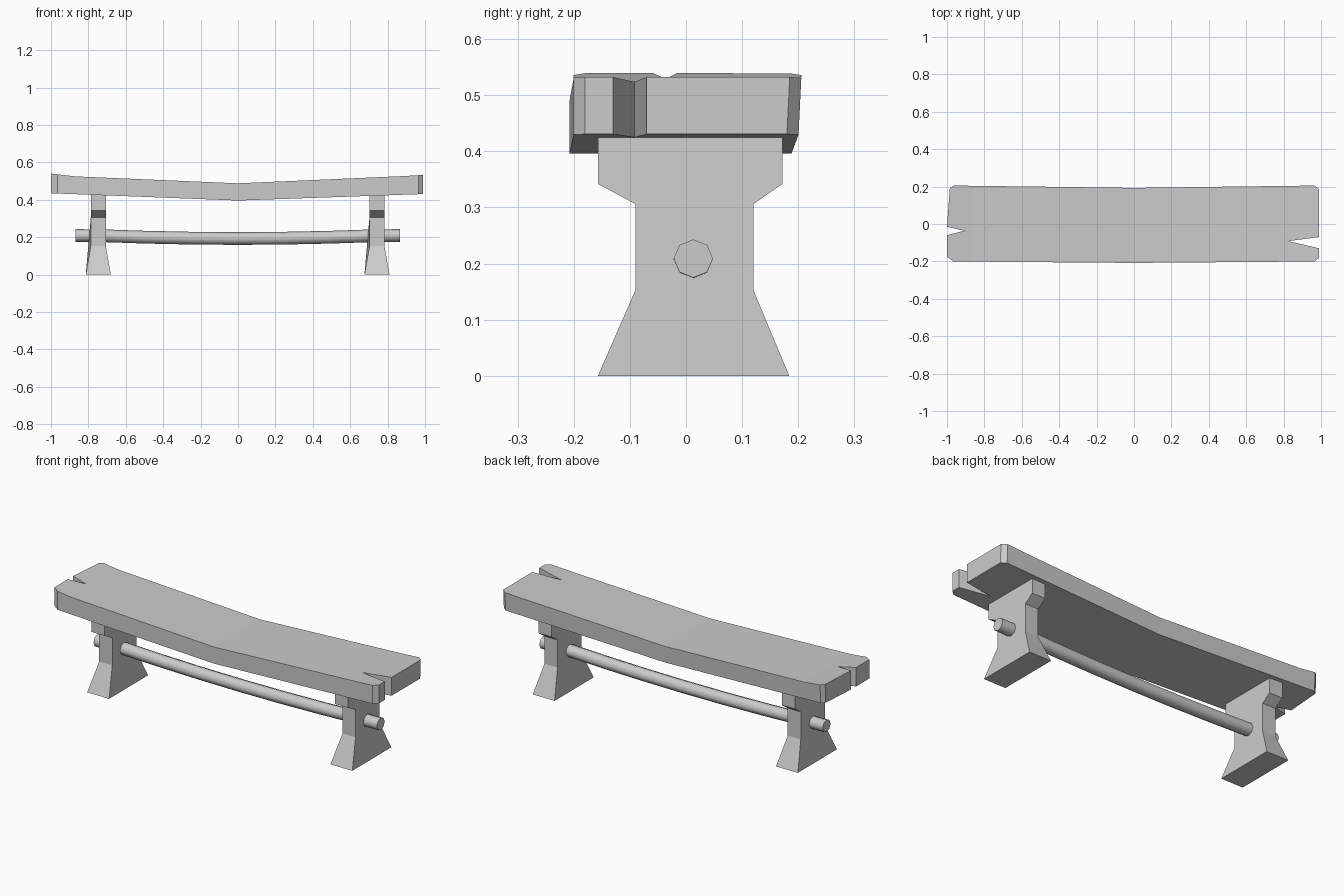
import bpy, bmesh, math
from mathutils import Vector

cube = bpy.data.objects.get("Cube")
if cube:
    bpy.data.objects.remove(cube, do_unlink=True)

grey = bpy.data.materials.new("plain_grey")
grey.use_nodes = True
grey.diffuse_color = (0.6, 0.6, 0.6, 1)
bsdf = next(n for n in grey.node_tree.nodes if n.type == 'BSDF_PRINCIPLED')
bsdf.inputs["Base Color"].default_value = (0.6, 0.6, 0.6, 1)


def finish(bm, name):
    bmesh.ops.recalc_face_normals(bm, faces=bm.faces)
    mesh = bpy.data.meshes.new(name)
    bm.to_mesh(mesh)
    bm.free()
    mesh.materials.append(grey)
    obj = bpy.data.objects.new(name, mesh)
    bpy.context.collection.objects.link(obj)
    return obj


def prism(points, offset):
    """Extrude a closed outline along an offset."""
    bm = bmesh.new()
    face = bm.faces.new([bm.verts.new(p) for p in points])
    new = bmesh.ops.extrude_face_region(bm, geom=[face])["geom"]
    bmesh.ops.translate(bm, vec=offset,
                        verts=[v for v in new if isinstance(v, bmesh.types.BMVert)])
    return bm


def cut(bm, axis, position):
    normal = Vector((0, 0, 0))
    normal[axis] = 1
    bmesh.ops.bisect_plane(bm, geom=bm.verts[:] + bm.edges[:] + bm.faces[:],
                           plane_co=normal * position, plane_no=normal)


def lookup(table, x):
    """Piecewise linear interpolation."""
    for (x0, z0), (x1, z1) in zip(table, table[1:]):
        if x <= x1:
            break
    return z0 + (z1 - z0) * (x - x0) / (x1 - x0)


# Sagging plank seat, with clipped corners and a split in each end
outline = [(-0.965, -0.2), (0.965, -0.2), (0.99, -0.18), (0.99, -0.13),
           (0.825, -0.09), (0.99, -0.07), (0.99, 0.185), (0.965, 0.206),
           (-0.965, 0.206), (-0.985, 0.19), (-1, -0.015), (-0.905, -0.035),
           (-1, -0.06), (-1, -0.175)]
bm = prism([(x, y, 0) for x, y in outline], (0, 0, 1))
for x in (-0.87, 0, 0.87):
    cut(bm, 0, x)
top = [(-1, 0.54), (-0.87, 0.525), (0, 0.488), (0.87, 0.526), (1, 0.533)]
bottom = [(-1, 0.435), (0, 0.396), (1, 0.431)]
for v in bm.verts:
    upper = v.co.z > 0.5
    v.co.z = lookup(top if upper else bottom, v.co.x)
    v.co.y -= (1 - abs(v.co.x)) * (0.008 if v.co.y < 0 else 0.013)
    if not upper and v.co.y > 0.1:
        v.co.y -= 0.005
finish(bm, "seat")

# Two trestle legs, waisted across the bench and flared at the foot
profile = [(-0.157, 0), (0.184, 0), (0.12, 0.153), (0.12, 0.306),
           (0.172, 0.342), (0.172, 0.436), (-0.157, 0.436), (-0.157, 0.342),
           (-0.09, 0.306), (-0.09, 0.153)]
for name, centre in (("left_leg", 0.743), ("right_leg", -0.747)):
    bm = prism([(-1, y, z) for y, z in profile], (2, 0, 0))
    for v in bm.verts:
        v.co.x = centre + v.co.x * (0.067 if v.co.z < 0.1 else 0.04)
    finish(bm, name)

# Eight-sided stretcher bar, bowed between the legs
ring = [math.tau * i / 8 for i in range(8)]
bm = prism([(-0.87, 0.013 + 0.035 * math.cos(a), 0.209 + 0.034 * math.sin(a))
            for a in ring], (1.735, 0, 0))
for x in (-0.7, -0.5, -0.25, 0, 0.25, 0.5, 0.7):
    cut(bm, 0, x)
for v in bm.verts:
    v.co.z -= 0.016 * max(0, 1 - (v.co.x / 0.75) ** 2)
bar = finish(bm, "stretcher_bar")
bpy.ops.object.select_all(action='DESELECT')
bar.select_set(True)
bpy.context.view_layer.objects.active = bar
bpy.ops.object.shade_smooth_by_angle(angle=math.radians(50))
